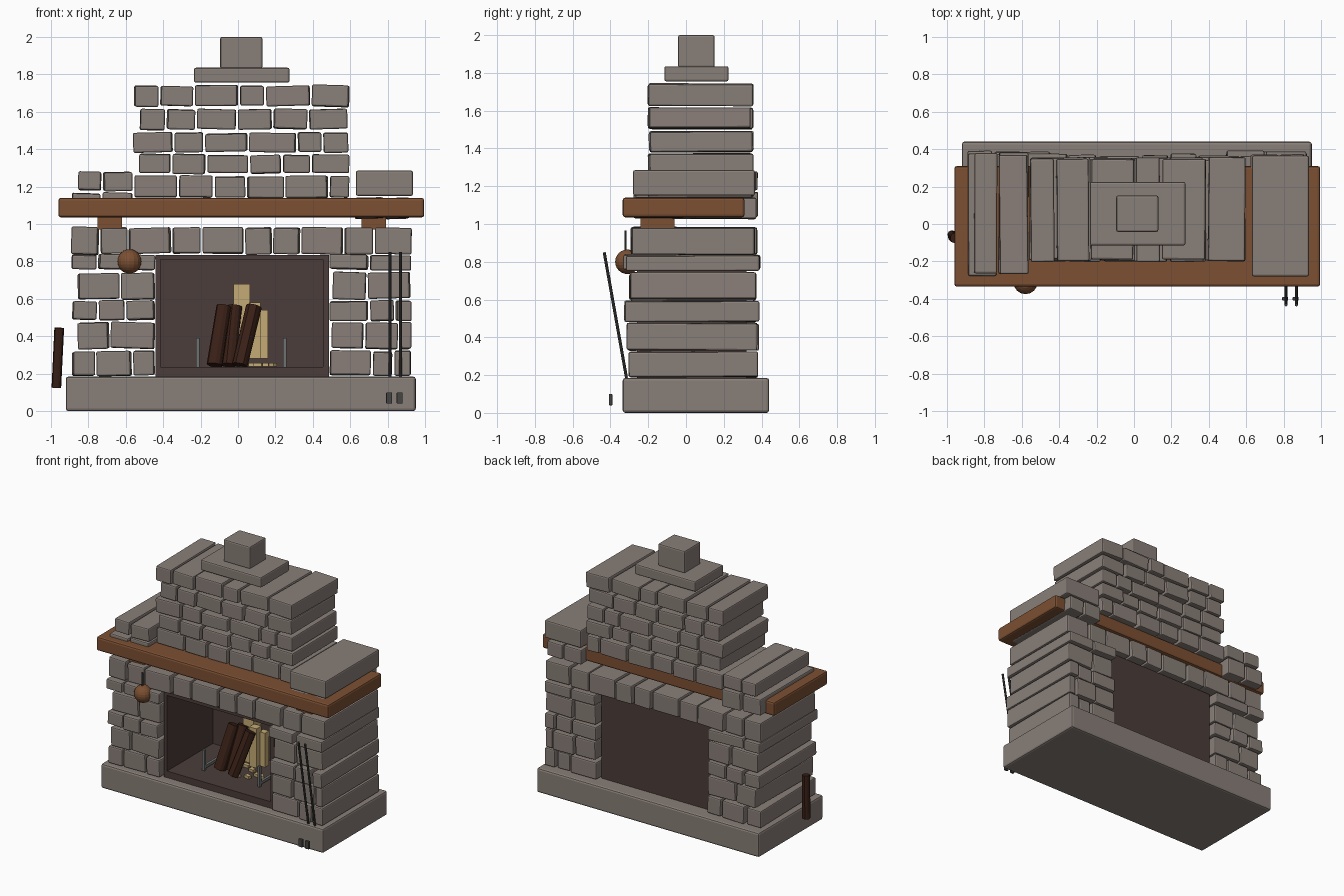
import bpy
import bmesh
import math
import random
from mathutils import Vector

random.seed(4)
default = bpy.data.objects.get("Cube")
if default:
    bpy.data.objects.remove(default, do_unlink=True)


def material(name, r, g, b):
    mat = bpy.data.materials.new(name)
    mat.use_nodes = True
    mat.diffuse_color = (r, g, b, 1)
    mat.node_tree.nodes["Principled BSDF"].inputs["Base Color"].default_value = (r, g, b, 1)
    return mat


STONE = material("grey stone", 0.25, 0.212, 0.188)
WOOD = material("warm wood", 0.2, 0.08, 0.032)
SOOT = material("sooty brick", 0.07, 0.047, 0.042)
BARK = material("dark bark", 0.04, 0.014, 0.008)
PALE = material("pale split wood", 0.56, 0.41, 0.18)
STEEL = material("steel", 0.16, 0.165, 0.165)
IRON = material("dark iron", 0.06, 0.058, 0.055)


def finish(bm, name, mat, bevel=0.0):
    mesh = bpy.data.meshes.new(name)
    bm.to_mesh(mesh)
    bm.free()
    mesh.materials.append(mat)
    obj = bpy.data.objects.new(name, mesh)
    bpy.context.collection.objects.link(obj)
    if bevel:
        mod = obj.modifiers.new("soft edges", "BEVEL")
        mod.width = bevel
        mod.segments = 2
    return obj


def box(name, xs, ys, zs, mat, bevel=0.0, tilt=(0, 0, 0)):
    """Box between the given limits, turned about its centre."""
    bm = bmesh.new()
    bmesh.ops.create_cube(bm, size=1)
    bmesh.ops.scale(bm, verts=bm.verts, vec=(xs[1] - xs[0], ys[1] - ys[0], zs[1] - zs[0]))
    obj = finish(bm, name, mat, bevel)
    obj.location = [sum(pair) / 2 for pair in (xs, ys, zs)]
    obj.rotation_euler = tilt
    return obj


def rod(name, start, end, radius, mat, sides=10, rough=0.0):
    """Cylinder from start to end; rough wobbles its surface."""
    start, end = Vector(start), Vector(end)
    bm = bmesh.new()
    bmesh.ops.create_cone(bm, cap_ends=True, segments=sides, radius1=radius,
                          radius2=radius, depth=(end - start).length)
    for v in bm.verts:
        k = 1 + random.uniform(-rough, rough)
        v.co.x *= k
        v.co.y *= k
    obj = finish(bm, name, mat)
    obj.location = (start + end) / 2
    obj.rotation_euler = (end - start).to_track_quat("Z", "Y").to_euler()
    return obj


def stone_row(name, zs, ys, edges):
    """Row of slightly crooked stones with gaps at each edge."""
    for i, (a, b) in enumerate(zip(edges, edges[1:])):
        near, far, low, high = [random.uniform(-0.008, 0.008) for _ in range(4)]
        tilt = [math.radians(random.uniform(-t, t)) for t in (0.4, 1.8, 0.8)]
        box(f"{name}_stone_{i + 1}", (a + 0.007, b - 0.007), (ys[0] + near, ys[1] + far),
            (zs[0] + low * 0.5, zs[1] + high * 0.5), STONE, 0.009, tilt)


# Hearth slab
box("hearth_slab", (-0.92, 0.95), (-0.335, 0.44), (0, 0.185), STONE, 0.014)

# Side columns, bottom to top: heights, depths, left edges, right edges
columns = [
    ((0.19, 0.32), (-0.3, 0.375), (-0.89, -0.76, -0.565, -0.44), (0.485, 0.715, 0.83, 0.93)),
    ((0.335, 0.475), (-0.31, 0.38), (-0.86, -0.685, -0.44), (0.495, 0.675, 0.86, 0.93)),
    ((0.485, 0.59), (-0.32, 0.38), (-0.89, -0.75, -0.6, -0.44), (0.485, 0.7, 0.84, 0.93)),
    ((0.6, 0.74), (-0.3, 0.37), (-0.86, -0.63, -0.44), (0.5, 0.69, 0.925)),
    ((0.755, 0.835), (-0.325, 0.385), (-0.895, -0.75, -0.44), (0.485, 0.7, 0.93)),
]
for i, (zs, ys, west, east) in enumerate(columns):
    stone_row(f"right_column_{i + 1}", zs, ys, west)
    stone_row(f"left_column_{i + 1}", zs, ys, east)

# Lintel above the firebox
stone_row("lintel", (0.84, 0.98), (-0.29, 0.37),
          (-0.895, -0.74, -0.585, -0.355, -0.195, 0.035, 0.185, 0.335, 0.565, 0.725, 0.935))

# Shoulders around and above the mantel
stone_row("right_shoulder_lower", (1.04, 1.165), (-0.27, 0.38), (-0.895, -0.73, -0.56))
stone_row("right_shoulder_upper", (1.18, 1.28), (-0.27, 0.375), (-0.86, -0.725, -0.56))
stone_row("left_shoulder_lower", (1.03, 1.14), (-0.27, 0.37), (0.62, 0.78, 0.92))
box("left_shoulder_block", (0.63, 0.935), (-0.28, 0.365), (1.15, 1.285), STONE, 0.01)

# Chimney breast, bottom to top
breast = [
    ((1.14, 1.255), (-0.56, -0.32, -0.13, 0.045, 0.25, 0.485, 0.6)),
    ((1.27, 1.37), (-0.535, -0.355, -0.17, 0.06, 0.235, 0.39, 0.6)),
    ((1.385, 1.487), (-0.565, -0.345, -0.18, 0.055, 0.315, 0.45, 0.595)),
    ((1.505, 1.613), (-0.53, -0.385, -0.225, -0.005, 0.185, 0.375, 0.59)),
    ((1.63, 1.74), (-0.56, -0.42, -0.235, 0.005, 0.145, 0.39, 0.6)),
]
for i, (zs, edges) in enumerate(breast):
    stone_row(f"chimney_{i + 1}", zs, (-0.195, 0.35), edges)

# Chimney cap and flue
box("chimney_cap", (-0.235, 0.275), (-0.115, 0.225), (1.755, 1.835), STONE, 0.01)
box("flue", (-0.095, 0.13), (-0.042, 0.152), (1.83, 2), STONE, 0.01)

# Mantel shelf and its brackets
box("mantel", (-0.96, 0.995), (-0.335, 0.31), (1.035, 1.14), WOOD, 0.014)
for side, x in (("right", -0.685), ("left", 0.725)):
    box(f"{side}_bracket", (x - 0.065, x + 0.065), (-0.24, -0.06), (0.97, 1.04), WOOD)

# Firebox shell: back, floor, roof and walls
depth = (-0.26, 0.32)
box("firebox_back", (-0.44, 0.485), (0.29, 0.32), (0.185, 0.835), SOOT)
box("firebox_floor", (-0.44, 0.485), depth, (0.185, 0.235), SOOT)
box("firebox_roof", (-0.44, 0.485), depth, (0.81, 0.835), SOOT)
box("firebox_right_wall", (-0.44, -0.415), depth, (0.185, 0.835), SOOT)
box("firebox_left_wall", (0.455, 0.485), depth, (0.185, 0.835), SOOT)

# Bark logs leaning in the fire
for i, (x, top, y) in enumerate(((-0.125, -0.075, 0), (-0.05, -0.02, 0.03), (0.01, 0.085, -0.03))):
    rod(f"bark_log_{i + 1}", (x, y - 0.04, 0.245), (top, y + 0.06, 0.56), 0.04, BARK, 12, 0.1)

# Pale split logs and chips
for i, (x, half, y, top) in enumerate(((0.02, 0.045, 0.14, 0.68), (0.09, 0.03, 0.08, 0.58),
                                       (0.135, 0.025, 0.12, 0.54))):
    box(f"split_log_{i + 1}", (x - half, x + half), (y - half, y + half), (0.28, top), PALE)
for i in range(7):
    x, y = -0.04 + i * 0.037, random.uniform(-0.06, 0.12)
    box(f"wood_chip_{i + 1}", (x - 0.022, x + 0.022), (y - 0.015, y + 0.015),
        (0.238, 0.258), PALE, 0, (0, 0, random.uniform(-1, 1)))

# Andirons: post and rear bar
for side, x in (("right", -0.215), ("left", 0.25)):
    box(f"{side}_andiron_post", (x - 0.01, x + 0.01), (-0.11, -0.09), (0.235, 0.39), STEEL)
    box(f"{side}_andiron_bar", (x - 0.01, x + 0.01), (-0.11, 0.12), (0.25, 0.27), STEEL)

# Hanging ball and cord
bm = bmesh.new()
bmesh.ops.create_uvsphere(bm, u_segments=16, v_segments=12, radius=0.065)
ball = finish(bm, "hanging_ball", WOOD)
ball.location = (-0.58, -0.31, 0.8)
rod("hanging_cord", (-0.58, -0.32, 0.86), (-0.58, -0.32, 0.965), 0.006, IRON, 6)

# Loose log at the side
rod("side_log", (-0.97, -0.06, 0.125), (-0.955, -0.075, 0.445), 0.027, BARK, 12, 0.1)

# Fire tools with their tips
for i, x in enumerate((0.812, 0.868)):
    rod(f"fire_tool_{i + 1}", (x, -0.315, 0.185), (x, -0.433, 0.85), 0.008, IRON, 8)
    box(f"tool_tip_{i + 1}", (x - 0.02, x + 0.012), (-0.408, -0.39), (0.04, 0.1), IRON, 0.003)
